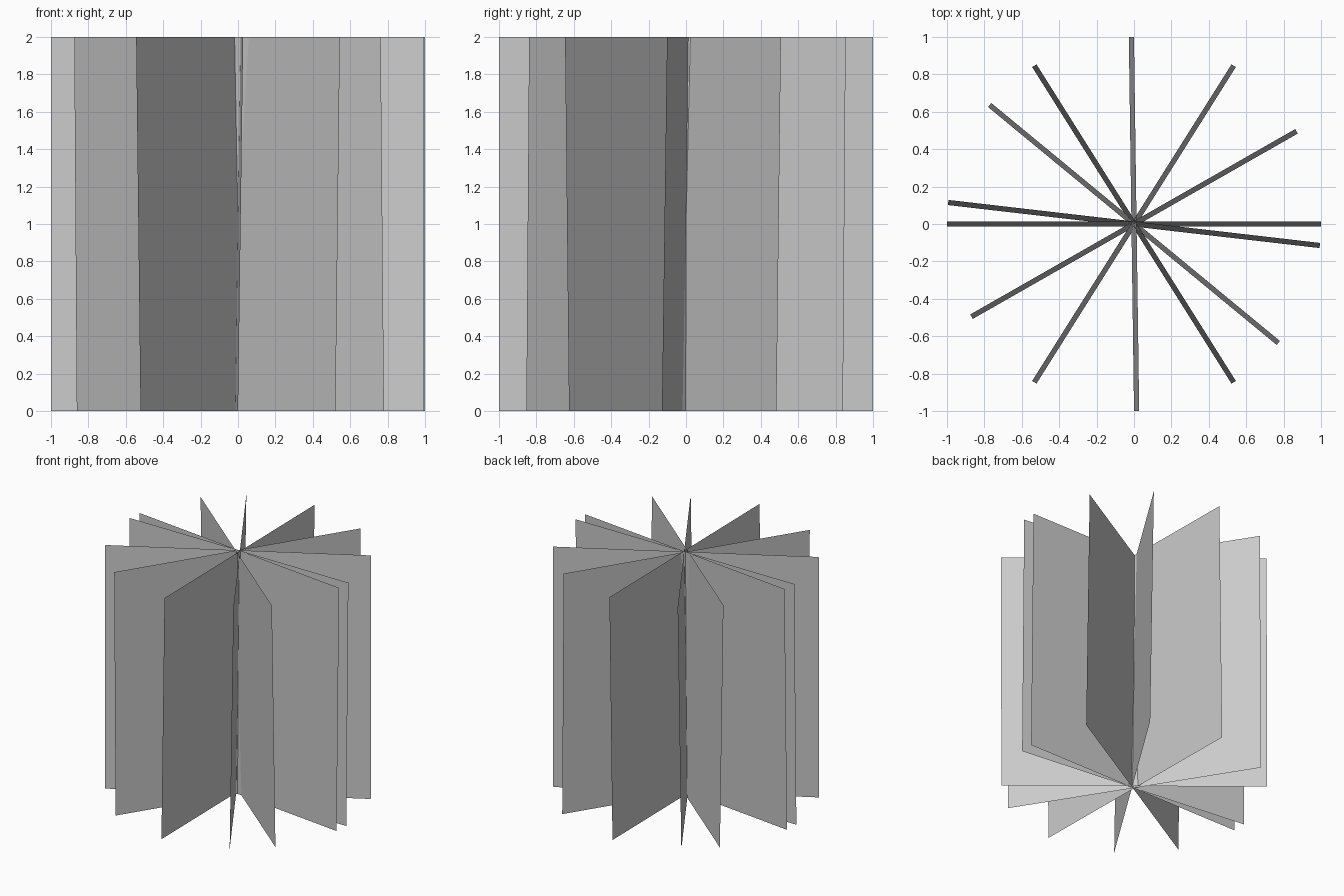
import bpy
from math import radians
from mathutils import Matrix

if "Cube" in bpy.data.objects:
    bpy.data.objects.remove(bpy.data.objects["Cube"])

# Fan of square cards crossing on the vertical axis, each leaning slightly.
# Each angle is the heading of a card; its top leans to the left of that heading.
headings = [0, -6.6, 29.7, 57.8, 140.5, -57.8, -89.2]
lean = 0.0138  # sideways offset of the top edge from the axis

for i, a in enumerate(headings):
    corners = [(-1, lean * s, 1 + s) for s in (-1, 1)] + [(1, lean * s, 1 + s) for s in (1, -1)]
    mesh = bpy.data.meshes.new(f"card_{i + 1}")
    mesh.from_pydata(corners, [], [(0, 1, 2, 3)])
    mesh.transform(Matrix.Rotation(radians(a), 4, 'Z'))
    mesh.update()
    card = bpy.data.objects.new(f"card_{i + 1}", mesh)
    bpy.context.collection.objects.link(card)
